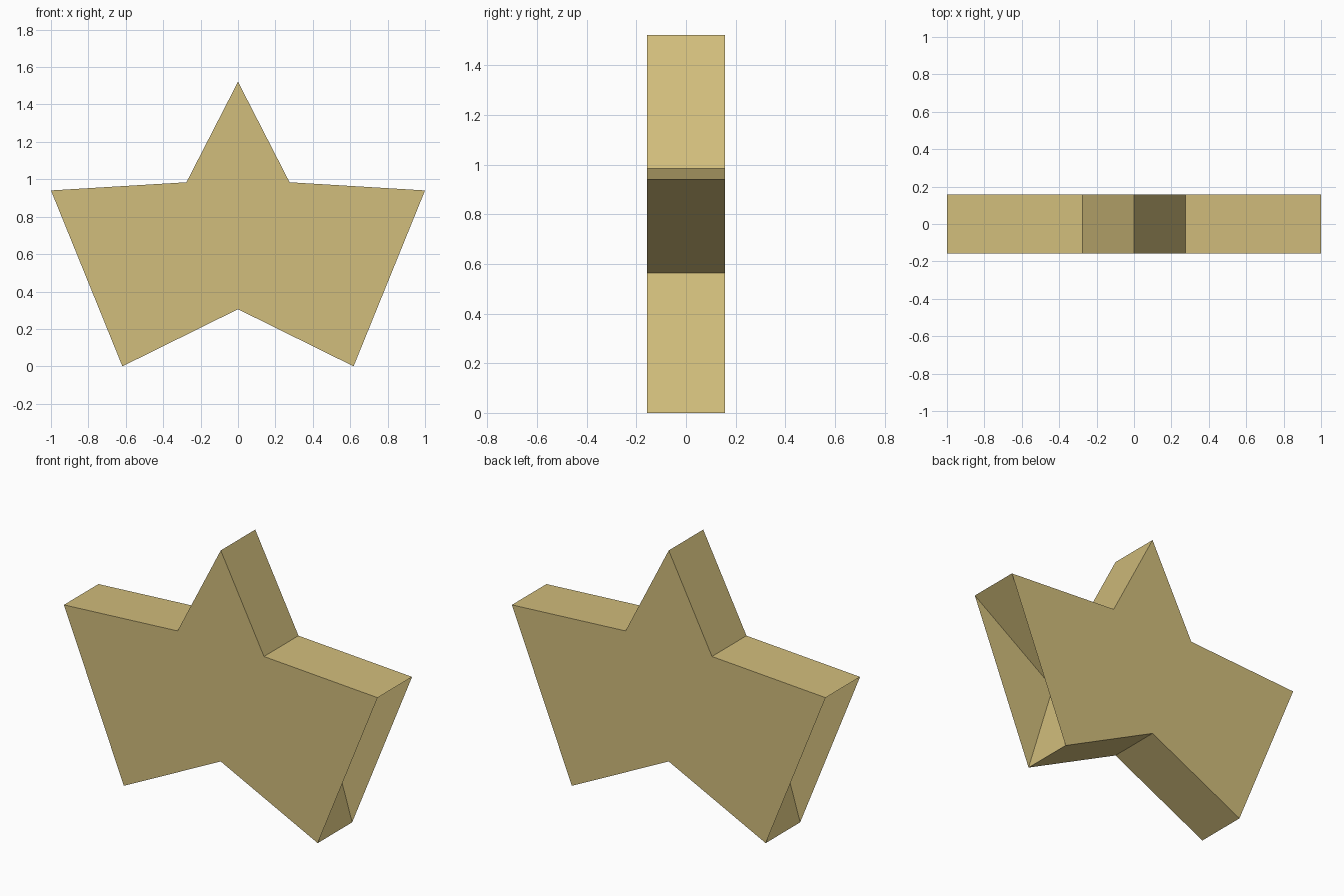
import bpy
import bmesh
import math

cube = bpy.data.objects.get("Cube")
if cube:
    bpy.data.objects.remove(cube, do_unlink=True)

OUTER = 1 / math.sin(math.radians(72))   # tip radius, gives a width of 2
INNER = 0.469                            # notch radius
SQUASH = 0.8                             # vertical scale of the star
HALF_DEPTH = 0.157
CENTRE_Z = OUTER * math.cos(math.radians(36)) * SQUASH
SIDE_NOTCHES = (3, 7)                    # notches hidden behind the flat caps

# Sandy gold material
gold = bpy.data.materials.new("sandy gold")
gold.use_nodes = True
colour = (0.64, 0.51, 0.20, 1)
gold.diffuse_color = colour
gold.node_tree.nodes["Principled BSDF"].inputs["Base Color"].default_value = colour


def star_ring(bm, y):
    """Ten star corners, counter-clockwise from the top tip."""
    ring = []
    for k in range(10):
        a = math.radians(36 * k)
        r = INNER if k % 2 else OUTER
        ring.append(bm.verts.new((-r * math.sin(a), y,
                                  CENTRE_Z + r * math.cos(a) * SQUASH)))
    return ring


bm = bmesh.new()
front = star_ring(bm, -HALF_DEPTH)
back = star_ring(bm, HALF_DEPTH)

# Walls follow every notch of the star
for i in range(10):
    j = (i + 1) % 10
    bm.faces.new((front[i], back[i], back[j], front[j]))

# Flat caps run straight across the two side notches, leaving open pockets
bm.faces.new([v for k, v in enumerate(front) if k not in SIDE_NOTCHES])
bm.faces.new([v for k, v in reversed(list(enumerate(back))) if k not in SIDE_NOTCHES])

mesh = bpy.data.meshes.new("star_body")
bm.to_mesh(mesh)
bm.free()
mesh.materials.append(gold)
star = bpy.data.objects.new("star_body", mesh)
bpy.context.collection.objects.link(star)
